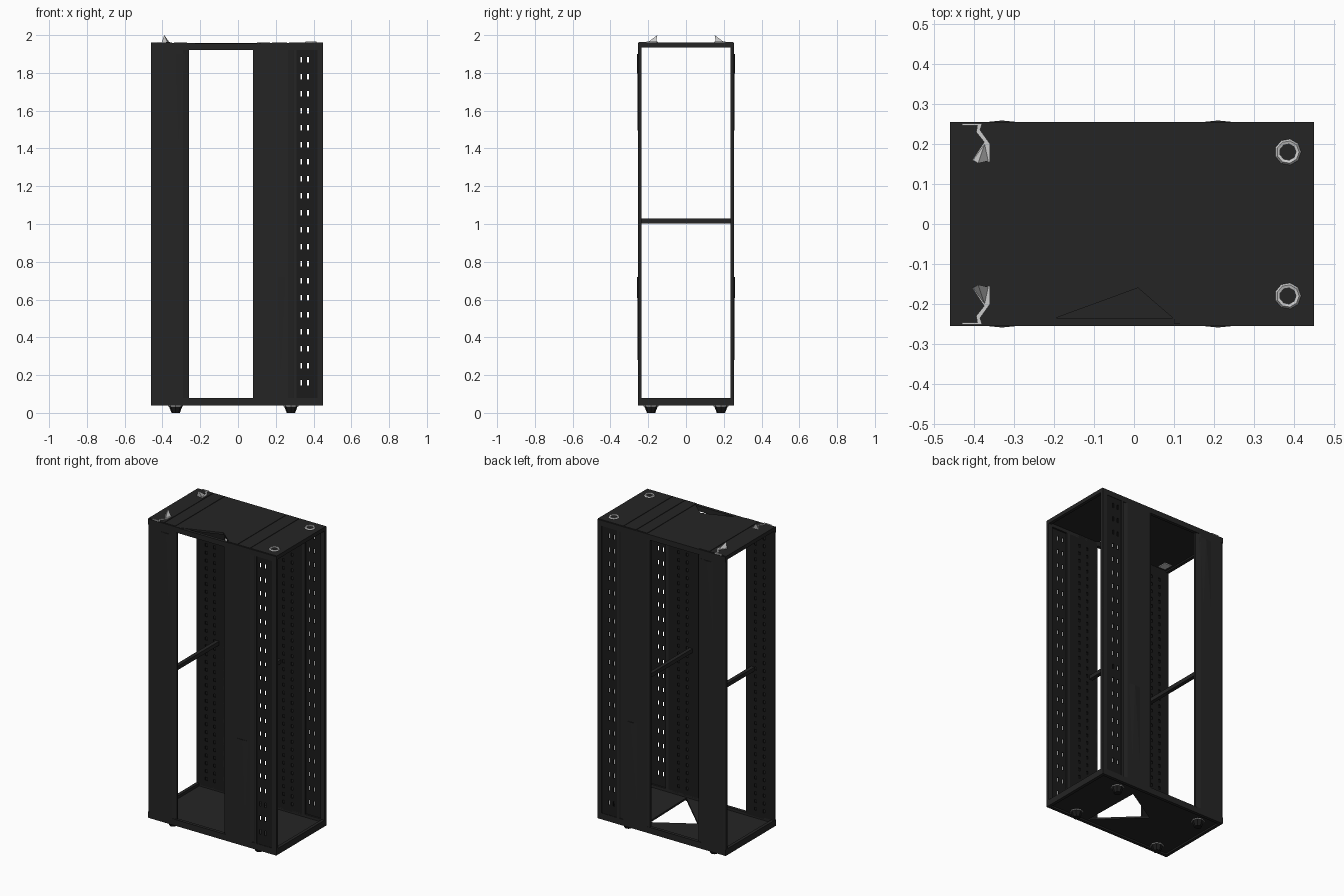
import bpy, bmesh, math
from mathutils import Vector

if "Cube" in bpy.data.objects:
    bpy.data.objects.remove(bpy.data.objects["Cube"], do_unlink=True)


def material(name, rgb):
    m = bpy.data.materials.new(name)
    m.use_nodes = True
    m.diffuse_color = (*rgb, 1)
    bsdf = m.node_tree.nodes["Principled BSDF"]
    bsdf.inputs["Base Color"].default_value = (*rgb, 1)
    bsdf.inputs["Roughness"].default_value = 0.7
    return m


CHARCOAL = material("charcoal steel", (0.018, 0.018, 0.018))
BLACK = material("black steel", (0.011, 0.011, 0.011))
PALE = material("pale bare metal", (0.6, 0.6, 0.6))


def finish(bm, name, mat):
    bmesh.ops.recalc_face_normals(bm, faces=bm.faces)
    mesh = bpy.data.meshes.new(name)
    bm.to_mesh(mesh)
    bm.free()
    mesh.materials.append(mat)
    ob = bpy.data.objects.new(name, mesh)
    bpy.context.collection.objects.link(ob)
    return ob


def prism(name, outline, z0, z1, mat=CHARCOAL):
    """Extrude a flat outline upward from z0 to z1."""
    bm = bmesh.new()
    face = bm.faces.new([bm.verts.new((x, y, z0)) for x, y in outline])
    ext = bmesh.ops.extrude_face_region(bm, geom=[face], use_keep_orig=True)
    top = [v for v in ext["geom"] if isinstance(v, bmesh.types.BMVert)]
    bmesh.ops.translate(bm, verts=top, vec=(0, 0, z1 - z0))
    return finish(bm, name, mat)


def box(name, x0, x1, y0, y1, z0, z1, mat=CHARCOAL):
    return prism(name, [(x0, y0), (x1, y0), (x1, y1), (x0, y1)], z0, z1, mat)


def hull(name, points, mat):
    bm = bmesh.new()
    for p in points:
        bm.verts.new(p)
    bmesh.ops.convex_hull(bm, input=bm.verts)
    return finish(bm, name, mat)


def perforated_strip(name, x0, x1, y, columns, z0, z1, pitch, hole_w, hole_h, mat):
    """Upright sheet with columns of rectangular slots."""
    xs = [x0]
    for c in columns:
        xs += [c - hole_w / 2, c + hole_w / 2]
    xs.append(x1)
    zs = [z0]
    z = z0 + pitch
    while z < z1 - pitch / 2:
        zs += [z - hole_h / 2, z + hole_h / 2]
        z += pitch
    zs.append(z1)
    bm = bmesh.new()
    grid = [[bm.verts.new((x, y, z)) for x in xs] for z in zs]
    for j in range(len(zs) - 1):
        for i in range(len(xs) - 1):
            if i % 2 and j % 2:
                continue
            bm.faces.new((grid[j][i], grid[j][i + 1], grid[j + 1][i + 1], grid[j + 1][i]))
    ob = finish(bm, name, mat)
    mod = ob.modifiers.new("sheet thickness", "SOLIDIFY")
    mod.thickness = 0.006
    mod.offset = 0
    return ob


X0, X1, Y = -0.46, 0.45, 0.255
LOW, HIGH = 0.07, 1.94

# Upright panels and rails, repeated on the front and back
for s, side in ((-1, "front"), (1, "back")):
    for label, a, b in (("right", X0, -0.26), ("left", 0.08, 0.295)):
        # folded outer skin with return flanges
        skin = [(a, 0.235), (a, 0.25), (a + 0.015, Y), (b - 0.03, Y), (b, 0.247),
                (b, 0.235), (b - 0.006, 0.235), (b - 0.006, 0.244),
                (b - 0.03, 0.25), (a + 0.015, 0.25), (a + 0.006, 0.247), (a + 0.006, 0.235)]
        prism(f"{side}_{label}_panel", [(x, s * y) for x, y in skin], LOW, HIGH)
        mid = (a + b) / 2
        perforated_strip(f"{side}_{label}_mounting_strip", a + 0.005, b - 0.005, s * 0.238,
                         [mid - 0.03, mid + 0.03], LOW, HIGH, 0.05, 0.015, 0.02, BLACK)
        # long creased overlay on the panel face
        top = label == "right"
        za, zb = (1.33, 1.9) if top else (0.1, 0.72)
        xa = a + 0.08
        hull(f"{side}_{label}_creased_overlay",
             [(xa, s * 0.254, za), (xa + 0.07, s * 0.254, za), (xa, s * 0.254, zb),
              (xa + 0.1, s * 0.254, zb), (xa + 0.05, s * 0.259, zb)], CHARCOAL)
    # slotted rail on the open end
    perforated_strip(f"{side}_slotted_rail", 0.29, X1, s * 0.249, [0.335, 0.37],
                     LOW, HIGH, 0.09, 0.01, 0.03, BLACK)
    box(f"{side}_rail_edge", 0.42, X1, s * 0.235, s * Y, LOW, HIGH)
    box(f"{side}_rail_lip", 0.295, 0.31, s * 0.235, s * Y, LOW, HIGH)
    # top and bottom rims
    box(f"{side}_top_rim", X0, X1, s * 0.235, s * Y, 1.922, 1.955)
    box(f"{side}_bottom_rim", X0, X1, s * 0.235, s * Y, 0.04, 0.08)

# End rims
for label, a, b in (("right", X0, X0 + 0.02), ("left", X1 - 0.02, X1)):
    box(f"{label}_top_end_rim", a, b, -0.24, 0.24, 1.935, 1.955)
    box(f"{label}_bottom_end_rim", a, b, -0.24, 0.24, 0.04, 0.08)

# Roof with a torn notch at the front
prism("roof", [(X0, -Y), (-0.25, -Y), (0.01, -0.16), (0.12, -Y), (X1, -Y), (X1, Y), (X0, Y)],
      1.944, 1.957)
for i, (a, b) in enumerate(((X0, -0.35), (-0.34, -0.27), (0.1, 0.17), (0.18, 0.26), (0.27, X1))):
    box(f"roof_seam_plate_{i + 1}", a, b, -0.25, 0.25, 1.956, 1.960)

# Floor in two sheets around a triangular gap
gap_a, gap_b, gap_c = (-0.1, 0.02), (0.16, -0.23), (0.15, 0.17)
prism("floor_back", [(X0, 0.25), (X0, 0.02), gap_a, gap_c, gap_b, (X1, -0.23), (X1, 0.25)],
      0.05, 0.062)
prism("floor_front", [(X0, 0.02), (X0, -0.25), (X1, -0.25), (X1, -0.23), gap_b, gap_a],
      0.05, 0.062)

# Middle crossbars
for label, x in (("right", -0.31), ("left", 0.13)):
    box(f"{label}_crossbar", x - 0.012, x + 0.012, -0.24, 0.24, 1.003, 1.028)

# Feet, lifting rings and torn corner brackets
for s, side in ((-1, "front"), (1, "back")):
    for label, x in (("right", -0.33), ("left", 0.28)):
        for part, r0, r1, h, z, mat in (("foot", 0.022, 0.036, 0.036, 0.018, BLACK),
                                        ("foot_collar", 0.04, 0.04, 0.006, 0.037, PALE)):
            bm = bmesh.new()
            bmesh.ops.create_cone(bm, cap_ends=True, segments=8, radius1=r0, radius2=r1, depth=h)
            bmesh.ops.translate(bm, verts=bm.verts, vec=(x, s * 0.185, z))
            finish(bm, f"{side}_{label}_{part}", mat)

    bpy.ops.mesh.primitive_torus_add(location=(0.385, s * 0.18, 1.96), major_segments=9,
                                     minor_segments=5, major_radius=0.026, minor_radius=0.007)
    ring = bpy.context.object
    ring.name = f"{side}_lifting_ring"
    ring.data.materials.append(PALE)

    bracket = [(-0.43, 0.252), (-0.38, 0.252), (-0.385, 0.235), (-0.36, 0.2), (-0.36, 0.155),
               (-0.405, 0.16), (-0.375, 0.205), (-0.395, 0.23), (-0.392, 0.246), (-0.43, 0.246)]
    prism(f"{side}_corner_bracket", [(x, s * y) for x, y in bracket], 1.955, 1.964, PALE)
    hull(f"{side}_bracket_spike", [(-0.39, s * 0.152, 2.0), (-0.405, s * 0.16, 1.96),
                                   (-0.362, s * 0.158, 1.96), (-0.372, s * 0.205, 1.96)], PALE)
    box(f"{side}_bracket_underside", -0.42, -0.37, s * 0.16, s * 0.22, 1.938, 1.943, PALE)
